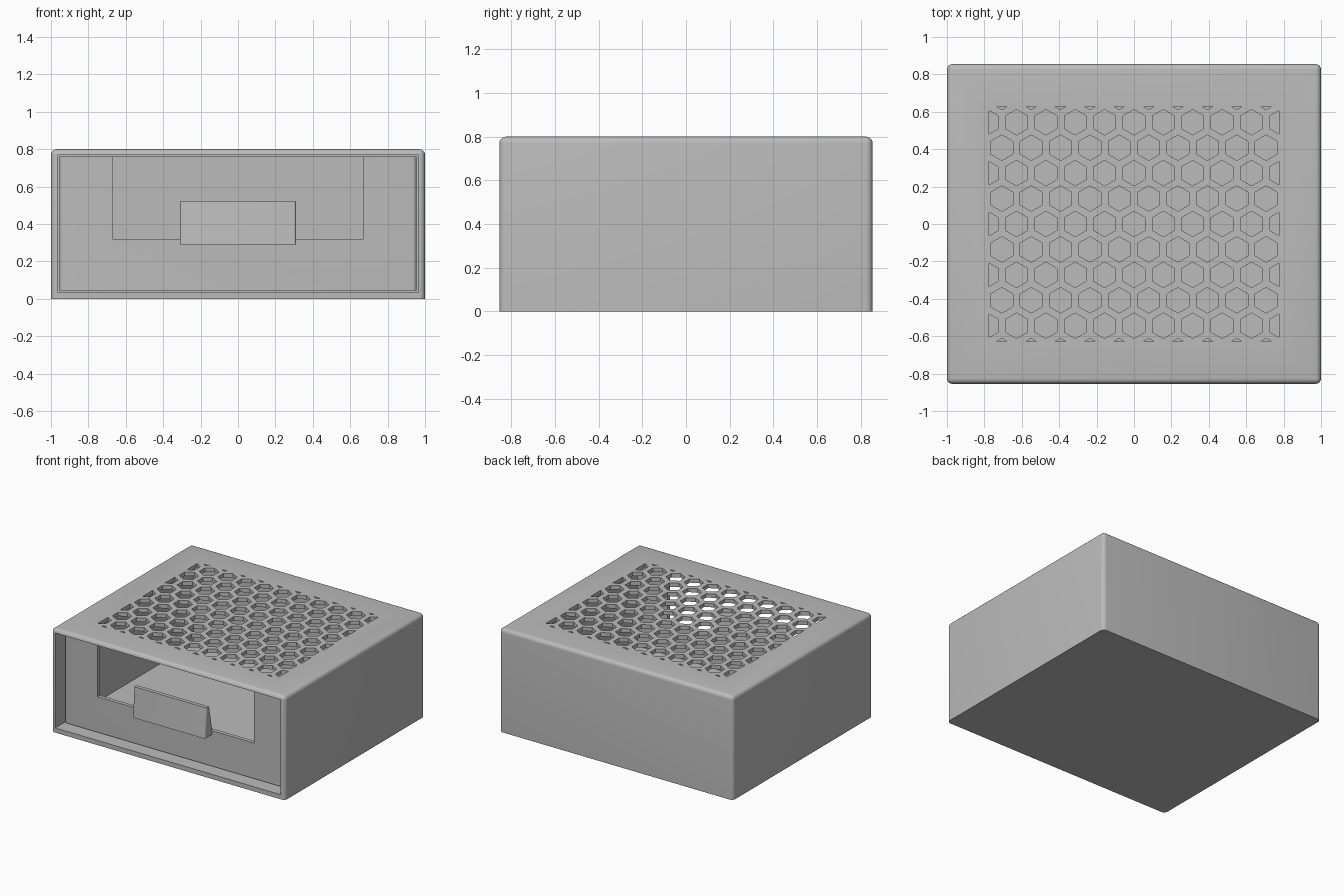
import bpy
import bmesh
from math import pi, sin, cos, radians, sqrt
from mathutils import Vector

if "Cube" in bpy.data.objects:
    bpy.data.objects.remove(bpy.data.objects["Cube"])

HALF_X, HALF_Y, HEIGHT = 1.0, 0.855, 0.8
WALL, GAP, PANEL = 0.036, 0.009, 0.03
FRONT = -HALF_Y + 0.095          # face of the recessed drawer

gray = bpy.data.materials.new("plain_gray")
gray.use_nodes = True
gray.diffuse_color = (0.5, 0.5, 0.5, 1)
gray.node_tree.nodes["Principled BSDF"].inputs["Base Color"].default_value = (0.5, 0.5, 0.5, 1)


def make(name, bm):
    bmesh.ops.recalc_face_normals(bm, faces=bm.faces)
    mesh = bpy.data.meshes.new(name)
    bm.to_mesh(mesh)
    bm.free()
    mesh.materials.append(gray)
    obj = bpy.data.objects.new(name, mesh)
    bpy.context.collection.objects.link(obj)
    return obj


def prism(name, profile, half_x, radius=0, rounded=None):
    """Extrude a (y, z) profile across x and round the edges picked by a rule."""
    bm = bmesh.new()
    face = bm.faces.new([bm.verts.new((-half_x, y, z)) for y, z in profile])
    out = bmesh.ops.extrude_face_region(bm, geom=[face])["geom"]
    for v in out:
        if isinstance(v, bmesh.types.BMVert):
            v.co.x = half_x
    bm.normal_update()
    if rounded:
        edges = [e for e in bm.edges if rounded(*[v.co for v in e.verts])]
        bmesh.ops.bevel(bm, geom=edges, offset=radius, segments=5, profile=0.5, affect='EDGES')
    return make(name, bm)


def box(name, half_x, y0, y1, z0, z1, radius=0, rounded=None):
    return prism(name, [(y0, z0), (y1, z0), (y1, z1), (y0, z1)], half_x, radius, rounded)


def cut(obj, cutter):
    cutter.hide_render = True
    mod = obj.modifiers.new("cut", 'BOOLEAN')
    mod.operation, mod.solver, mod.object = 'DIFFERENCE', 'EXACT', cutter
    bpy.context.view_layer.objects.active = obj
    bpy.ops.object.modifier_apply(modifier=mod.name)
    bpy.data.objects.remove(cutter)


def smooth(obj):
    bpy.ops.object.select_all(action='DESELECT')
    obj.select_set(True)
    bpy.context.view_layer.objects.active = obj
    bpy.ops.object.shade_smooth_by_angle(angle=radians(30))


def hex_grid(pitch, radius, half_x, half_y):
    """Honeycomb cutter, trimmed to a rectangle."""
    bm = bmesh.new()
    step = pitch * sqrt(3) / 2
    for row in range(-5, 6):
        for col in range(-6, 7):
            cx, cy = (col + 0.5 * (row % 2)) * pitch, row * step
            bm.faces.new([bm.verts.new((cx + radius * sin(k * pi / 3), cy + radius * cos(k * pi / 3), 0))
                          for k in range(6)])
    for n, d in (((1, 0, 0), half_x), ((-1, 0, 0), half_x), ((0, 1, 0), half_y), ((0, -1, 0), half_y)):
        bmesh.ops.bisect_plane(bm, geom=bm.verts[:] + bm.edges[:] + bm.faces[:],
                               plane_co=Vector(n) * d, plane_no=n, clear_outer=True)
    bmesh.ops.translate(bm, verts=bm.verts, vec=(0, 0, HEIGHT - 0.1))
    out = bmesh.ops.extrude_face_region(bm, geom=bm.faces[:])["geom"]
    bmesh.ops.translate(bm, verts=[v for v in out if isinstance(v, bmesh.types.BMVert)], vec=(0, 0, 0.2))
    return make("hex_cutter", bm)


# Outer shell: rounded everywhere but the base, open at the front
shell = box("shell", HALF_X, -HALF_Y, HALF_Y, 0, HEIGHT, 0.03,
            lambda a, b: max(a.z, b.z) > 0.1)
cut(shell, box("cavity_cutter", HALF_X - WALL, -1, HALF_Y - WALL, WALL, HEIGHT - WALL + 0.006))

# Honeycomb vent in the top
cut(shell, hex_grid(0.157, 0.068, 0.775, 0.628))
smooth(shell)

# Drawer tray with rounded front corners
inner = HALF_X - WALL - GAP
low = WALL + GAP
back = HALF_Y - WALL - GAP
drawer = box("drawer", inner, FRONT, back, low, 0.761, 0.022,
             lambda a, b: a.y < 0 and b.y < 0 and abs(a.z - b.z) > 0.1)
cut(drawer, box("tray_cutter", inner - PANEL, FRONT + PANEL, back - PANEL, low + PANEL, 1))

# Wide notch in the drawer front
cut(drawer, box("notch_cutter", 0.67, -1, FRONT + 2 * PANEL, 0.32, 1))
smooth(drawer)

# Pull handle: a tapered plate rising from the notch edge
grip = -HALF_Y + 0.006
handle = prism("handle", [(grip, 0.29), (FRONT + 0.002, 0.29), (FRONT + 0.002, 0.32),
                          (grip + 0.052, 0.52), (grip + 0.022, 0.52)], 0.31, 0.012,
               lambda a, b: max(a.y, b.y) < grip + 0.03 and abs(a.z - b.z) > 0.1)
smooth(handle)
